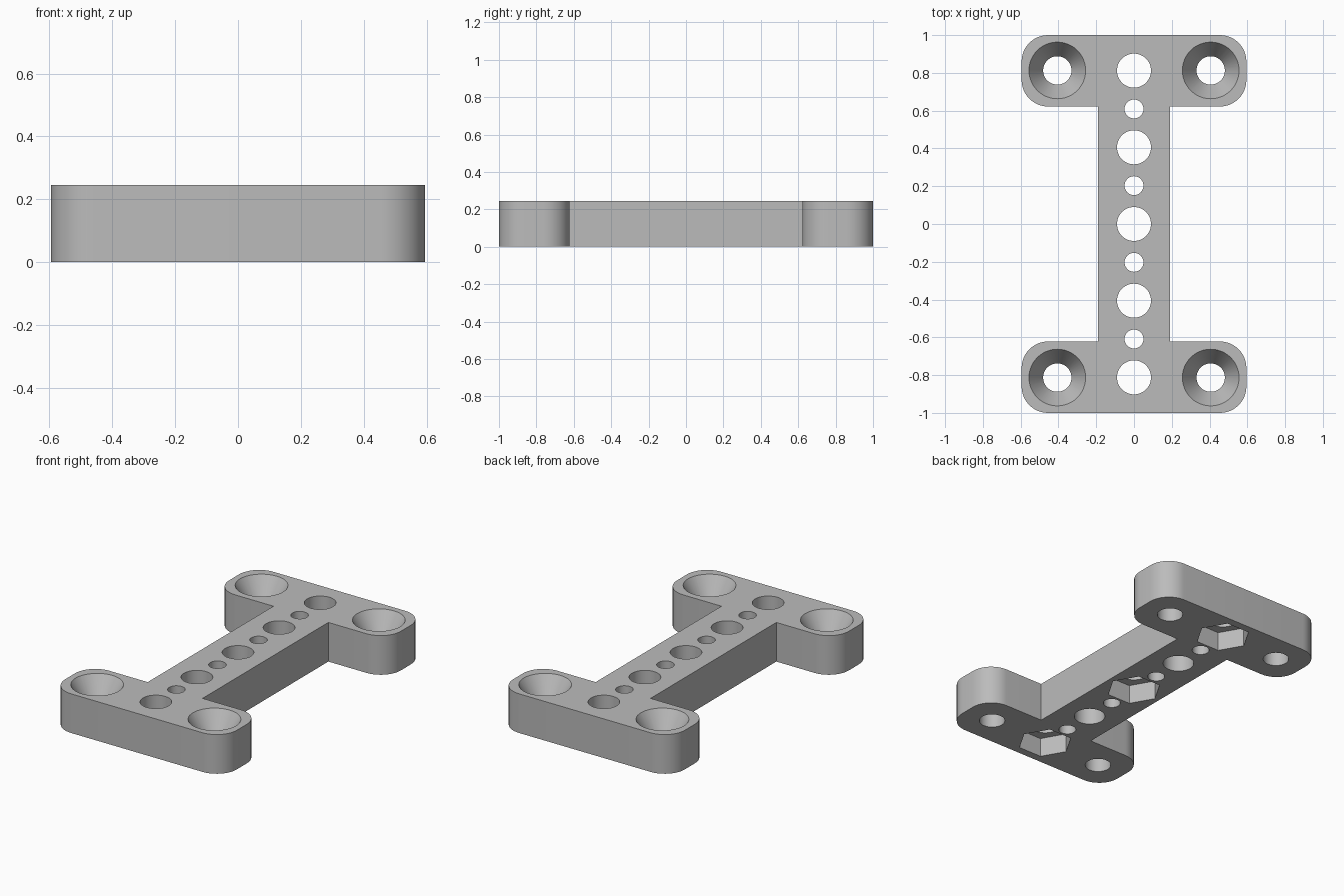
import bpy, bmesh
from math import cos, sin, pi, radians
from mathutils import Matrix

cube = bpy.data.objects.get("Cube")
if cube:
    bpy.data.objects.remove(cube, do_unlink=True)

HEIGHT = 0.245
HALF_X, WEB_X, WEB_Y = 0.595, 0.19, 0.622
CORNER = 0.14
PITCH = 0.406

grey = bpy.data.materials.new("plain grey")
grey.use_nodes = True
colour = (0.5, 0.5, 0.5, 1)
grey.diffuse_color = colour
grey.node_tree.nodes["Principled BSDF"].inputs["Base Color"].default_value = colour


def make_object(name, bm):
    bmesh.ops.recalc_face_normals(bm, faces=bm.faces)
    mesh = bpy.data.meshes.new(name)
    bm.to_mesh(mesh)
    bm.free()
    mesh.materials.append(grey)
    obj = bpy.data.objects.new(name, mesh)
    bpy.context.collection.objects.link(obj)
    return obj


def add_prism(bm, x, y, z0, z1, r0, r1, sides):
    """Upright cylinder, cone or hexagon from z0 to z1."""
    bmesh.ops.create_cone(bm, cap_ends=True, segments=sides, radius1=r0, radius2=r1,
                          depth=z1 - z0, matrix=Matrix.Translation((x, y, (z0 + z1) / 2)))


def corner_arc(cx, cy, start, steps=12):
    return [(cx + CORNER * cos(start + pi / 2 * i / steps),
             cy + CORNER * sin(start + pi / 2 * i / steps)) for i in range(steps + 1)]


# I-shaped plate: one quarter side of the outline, mirrored round
right_back = [(WEB_X, WEB_Y)]
right_back += corner_arc(HALF_X - CORNER, WEB_Y + CORNER, -pi / 2)
right_back += corner_arc(HALF_X - CORNER, 1 - CORNER, 0)
left_back = [(-x, y) for x, y in reversed(right_back)]
back = right_back + left_back
outline = back + [(-x, -y) for x, y in back]

bm = bmesh.new()
base = bm.faces.new([bm.verts.new((x, y, 0)) for x, y in outline])
top = bmesh.ops.extrude_face_region(bm, geom=[base])["geom"]
bmesh.ops.translate(bm, vec=(0, 0, HEIGHT),
                    verts=[v for v in top if isinstance(v, bmesh.types.BMVert)])
plate = make_object("mounting_plate", bm)

# Row of alternating holes and the four screw holes
holes = bmesh.new()
for i in range(-4, 5):
    r = 0.05 if i % 2 else 0.09
    add_prism(holes, 0, i * PITCH / 2, -0.1, HEIGHT + 0.1, r, r, 48)
for sx in (-1, 1):
    for sy in (-1, 1):
        add_prism(holes, sx * PITCH, sy * 0.813, -0.1, HEIGHT + 0.1, 0.075, 0.075, 48)

# Countersinks above, flaring slightly past the top face
sinks = bmesh.new()
depth, over = 0.12, 0.02
slope = (0.15 - 0.075) / depth
for sx in (-1, 1):
    for sy in (-1, 1):
        add_prism(sinks, sx * PITCH, sy * 0.813, HEIGHT - depth, HEIGHT + over,
                  0.075, 0.15 + slope * over, 48)

# Hexagonal nut pockets below, with a corner pointing along x
pockets = bmesh.new()
for y in (-2 * PITCH, 0, 2 * PITCH):
    add_prism(pockets, 0, y, -0.1, 0.12, 0.16, 0.16, 6)
    hexagon = pockets.verts[:]
    hexagon = hexagon[-12:]
    if max(abs(v.co.x) for v in hexagon) < 0.15:
        bmesh.ops.rotate(pockets, verts=hexagon, cent=(0, y, 0),
                         matrix=Matrix.Rotation(radians(30), 3, "Z"))

# Cut the shapes out and remove the cutters
cutters = [make_object("hole_cutter", holes), make_object("countersink_cutter", sinks),
           make_object("nut_pocket_cutter", pockets)]
bpy.context.view_layer.objects.active = plate
plate.select_set(True)
for cutter in cutters:
    cutter.hide_render = True
    cut = plate.modifiers.new(cutter.name, "BOOLEAN")
    cut.operation, cut.solver, cut.object = "DIFFERENCE", "EXACT", cutter
    bpy.ops.object.modifier_apply(modifier=cut.name)
for cutter in cutters:
    bpy.data.objects.remove(cutter, do_unlink=True)

bpy.ops.object.select_all(action="DESELECT")
plate.select_set(True)
bpy.ops.object.shade_smooth_by_angle(angle=radians(30))
